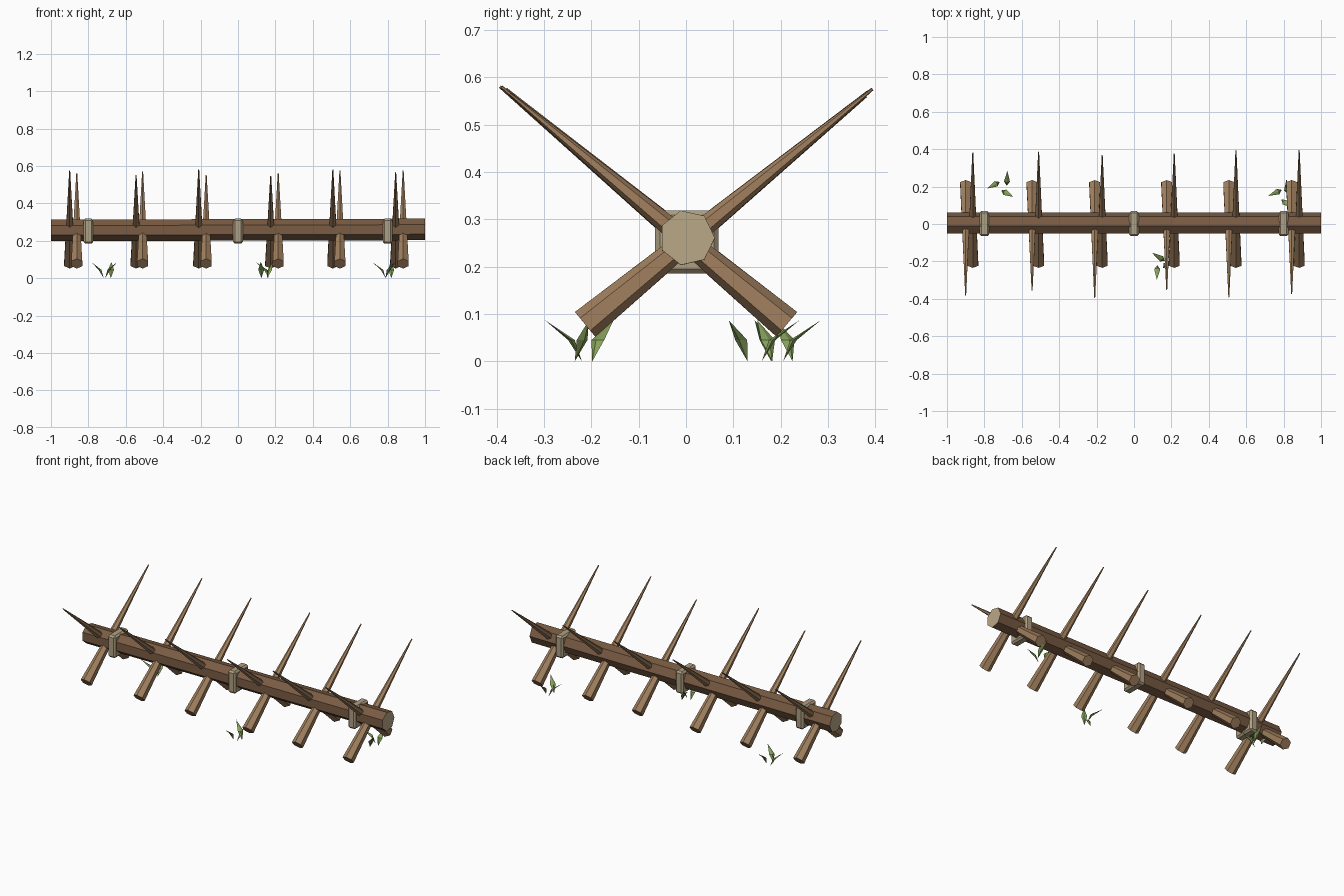
import bpy, math
from mathutils import Vector

if "Cube" in bpy.data.objects:
    bpy.data.objects.remove(bpy.data.objects["Cube"])


def material(name, rgb):
    m = bpy.data.materials.new(name)
    lin = [((c / 255 + 0.055) / 1.055) ** 2.4 for c in rgb]
    m.diffuse_color = (*lin, 1)
    m.use_nodes = True
    m.node_tree.nodes["Principled BSDF"].inputs["Base Color"].default_value = m.diffuse_color
    return m


BARK = material("dark_bark", (122, 92, 67))
STAKE = material("stake_wood", (160, 127, 94))
CUT = material("cut_wood", (186, 168, 135))
ROPE = material("rope_tan", (176, 160, 130))
GRASS = material("grass_green", (135, 162, 92))


def make(name, verts, faces, mats):
    me = bpy.data.meshes.new(name)
    me.from_pydata(verts, [], faces)
    for m in mats:
        me.materials.append(m)
    ob = bpy.data.objects.new(name, me)
    bpy.context.collection.objects.link(ob)
    return ob


def taper(name, a, b, ra, rb, sides, side_dir, phase, mats):
    """Faceted rod from a to b; the last two faces are the end caps."""
    a, b = Vector(a), Vector(b)
    d = (b - a).normalized()
    u = Vector(side_dir)
    v = d.cross(u)
    verts = []
    for c, r in ((a, ra), (b, rb)):
        for i in range(sides):
            t = phase + 2 * math.pi * i / sides
            verts.append(c + u * (r * math.cos(t)) + v * (r * math.sin(t)))
    faces = [(i, (i + 1) % sides, (i + 1) % sides + sides, i + sides) for i in range(sides)]
    faces += [tuple(reversed(range(sides))), tuple(range(sides, 2 * sides))]
    ob = make(name, verts, faces, mats)
    if len(mats) > 1:
        for p in ob.data.polygons[-2:]:
            p.material_index = 1
    return ob


# Main log with pale cut ends
taper("log", (-1, 0.002, 0.256), (1, 0.002, 0.261), 0.059, 0.059, 7, (0, 1, 0), 0, [BARK, CUT])

# Crossed stakes: (x, tip y, tip z)
stakes = [(-0.90, -0.38, 0.575), (-0.545, -0.355, 0.55), (-0.21, -0.393, 0.58),
          (0.175, -0.35, 0.545), (0.507, -0.39, 0.58), (0.843, -0.372, 0.565),
          (-0.862, 0.38, 0.56), (-0.51, 0.385, 0.57), (-0.17, 0.368, 0.55),
          (0.215, 0.376, 0.56), (0.545, 0.393, 0.575), (0.883, 0.394, 0.575)]
for i, (x, ty, tz) in enumerate(stakes):
    foot_y = math.copysign(0.213, -ty)
    taper(f"stake_{i + 1}", (x, foot_y, 0.078), (x, ty, tz), 0.034, 0.003, 6,
          (1, 0, 0), math.pi / 6, [STAKE])

# Bindings around the log
for i, x in enumerate((-0.8, 0, 0.8)):
    bpy.ops.mesh.primitive_cube_add(size=1, location=(x, 0.002, 0.252))
    ob = bpy.context.object
    ob.name = f"binding_{i + 1}"
    for v in ob.data.vertices:
        v.co = (v.co.x * 0.052, v.co.y * 0.134, v.co.z * 0.134)
    ob.data.materials.append(ROPE)
    bev = ob.modifiers.new("chamfer", "BEVEL")
    bev.width = 0.01
    bev.segments = 1

# Grass blades: base x, base y, tip x, tip y
blades = [(-0.718, 0.225, -0.785, 0.19), (-0.68, 0.205, -0.677, 0.285), (-0.71, 0.18, -0.645, 0.145),
          (0.166, -0.198, 0.095, -0.153), (0.125, -0.22, 0.122, -0.298), (0.155, -0.235, 0.185, -0.205),
          (0.79, 0.182, 0.717, 0.15), (0.82, 0.16, 0.815, 0.24), (0.788, 0.13, 0.84, 0.09)]
for i, (bx, by, tx, ty) in enumerate(blades):
    base, tip = Vector((bx, by, 0)), Vector((tx, ty, 0.087))
    out = Vector((tx - bx, ty - by, 0)).normalized()
    side = Vector((-out.y, out.x, 0)) * 0.016
    mid = base + out * 0.022 + Vector((0, 0, 0.045))
    thick = out * 0.007
    verts = [base, tip, mid + side, mid + thick, mid - side, mid - thick]
    faces = []
    for k in range(4):
        p, q = 2 + k, 2 + (k + 1) % 4
        faces += [(0, p, q), (1, q, p)]
    make(f"grass_blade_{i + 1}", verts, faces, [GRASS])

# Consistent outward normals
for ob in bpy.data.objects:
    bpy.context.view_layer.objects.active = ob
    bpy.ops.object.mode_set(mode="EDIT")
    bpy.ops.mesh.select_all(action="SELECT")
    bpy.ops.mesh.normals_make_consistent(inside=False)
    bpy.ops.object.mode_set(mode="OBJECT")
